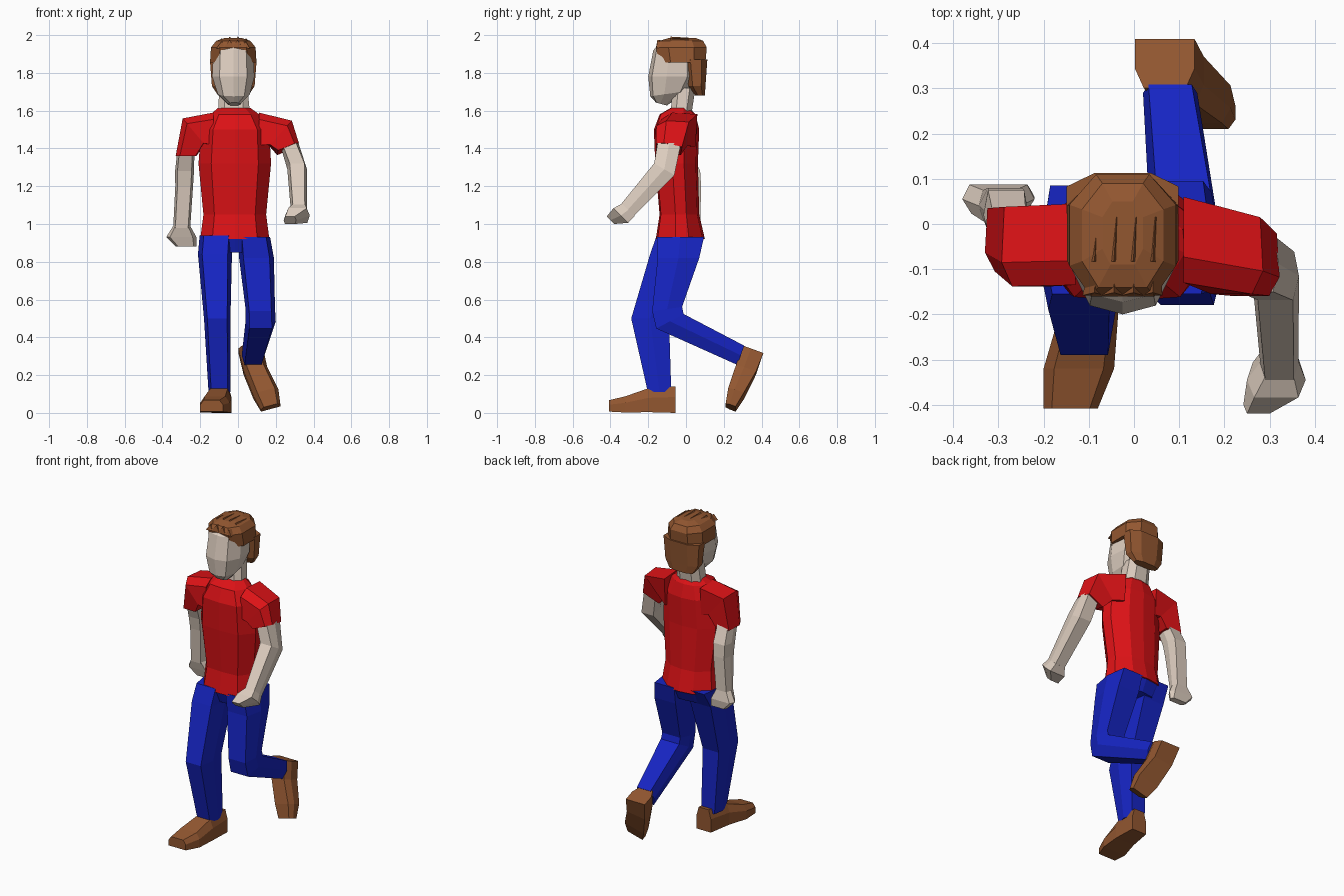
import bpy, bmesh
from math import radians, sin, cos
from mathutils import Vector


def mat(name, col):
    m = bpy.data.materials.new(name)
    m.diffuse_color = (*col, 1)
    return m


SKIN = mat("skin", (0.72, 0.61, 0.52))
RED = mat("red_cloth", (0.72, 0.006, 0.008))
BLUE = mat("blue_cloth", (0.008, 0.018, 0.55))
BROWN = mat("brown", (0.29, 0.095, 0.03))

# Cross-section outlines, scaled by each ring's half width and half depth
TORSO = [(0, -1), (.65, -.93), (1, -.2), (.95, .35), (.5, .9), (0, 1),
         (-.5, .9), (-.95, .35), (-1, -.2), (-.65, -.93)]
HEAD = [(0, -1), (.65, -.85), (1, -.25), (.9, .6), (.4, 1),
        (-.4, 1), (-.9, .6), (-1, -.25), (-.65, -.85)]
OCT = [(.6, -1), (1, -.5), (1, .5), (.5, 1), (-.5, 1), (-1, .5), (-1, -.5), (-.6, -1)]
LIMB = [(-.75, -1), (.75, -1), (1, 0), (.8, 1), (-.8, 1), (-1, 0)]
SLEEVE = [(-1, -.4), (-.6, -1), (.9, -1), (1, .9), (-.9, 1)]
SHOE = [(-1, -1), (1, -1), (1, .2), (.7, 1), (-.7, 1), (-1, .2)]
TRI = [(-1, -1), (1, -1), (.1, 1)]


def loft(name, material, shape, rings):
    """Skin rings of (x, y, z, half width, half depth, tilt about x, roll about y)."""
    bm = bmesh.new()
    loops = []
    for x, y, z, w, d, *ang in rings:
        tilt, roll = [radians(a) for a in (ang + [0, 0])[:2]]
        u = Vector((cos(roll), 0, sin(roll))) * w
        v = Vector((0, cos(tilt), sin(tilt))) * d
        loops.append([bm.verts.new(Vector((x, y, z)) + u * a + v * b) for a, b in shape])
    n = len(shape)
    for lo, hi in zip(loops, loops[1:]):
        for i in range(n):
            bm.faces.new((lo[i], lo[(i + 1) % n], hi[(i + 1) % n], hi[i]))
    bm.faces.new(loops[0])
    bm.faces.new(loops[-1])
    bmesh.ops.recalc_face_normals(bm, faces=bm.faces)
    me = bpy.data.meshes.new(name)
    bm.to_mesh(me)
    bm.free()
    me.materials.append(material)
    ob = bpy.data.objects.new(name, me)
    bpy.context.collection.objects.link(ob)
    return ob


# Shirt body and hips
loft("shirt", RED, TORSO, [
    (-.017, -.03, .92, .183, .13), (-.017, -.035, 1.05, .166, .105),
    (-.017, -.05, 1.32, .192, .113), (-.015, -.05, 1.5, .18, .12),
    (-.017, -.045, 1.58, .13, .095), (-.02, -.03, 1.615, .085, .05)])
loft("trouser_hips", BLUE, TORSO, [
    (-.017, -.035, .85, .15, .09), (-.017, -.03, .93, .18, .126)])

# Sleeves
loft("right_sleeve", RED, SLEEVE, [
    (-.13, -.045, 1.5, .09, .09, 0, -90), (-.235, -.05, 1.49, .09, .088, 0, -50),
    (-.275, -.035, 1.36, .055, .07, 0, 0)])
loft("left_sleeve", RED, SLEEVE, [
    (.11, -.035, 1.5, .09, .095, 0, -90), (.225, -.07, 1.48, .09, .085, 0, 228),
    (.265, -.09, 1.4, .062, .07, -10, 203)])

# Bare arms and hands
loft("right_arm", SKIN, LIMB, [
    (-.275, -.03, 1.4, .045, .05), (-.283, .02, 1.28, .05, .055),
    (-.285, .03, 1.2, .047, .05), (-.298, .04, .98, .045, .035)])
loft("right_hand", SKIN, LIMB, [
    (-.298, .04, .99, .045, .035), (-.3, .055, .93, .08, .032),
    (-.275, .06, .88, .055, .02)])
loft("left_arm", SKIN, LIMB, [
    (.27, -.088, 1.43, .05, .062), (.313, -.115, 1.29, .052, .062, -30),
    (.322, -.315, 1.068, .042, .046, -45)])
loft("left_hand", SKIN, LIMB, [
    (.322, -.305, 1.075, .042, .046, -45), (.315, -.345, 1.045, .065, .055, -45),
    (.275, -.4, 1.02, .033, .028, -45)])

# Trouser legs: planted right, bent left
loft("right_trouser_leg", BLUE, LIMB, [
    (-.115, -.035, .94, .088, .12), (-.122, -.08, .84, .09, .11),
    (-.11, -.19, .5, .07, .1), (-.098, -.14, .11, .058, .062)])
loft("left_trouser_leg", BLUE, LIMB, [
    (.085, -.03, .93, .085, .125), (.098, -.04, .82, .092, .11),
    (.118, -.1, .55, .078, .08, 8), (.12, -.085, .485, .08, .082, 28),
    (.08, .29, .305, .06, .054, 70)])

# Shoes
loft("right_shoe", BROWN, SHOE, [
    (-.085, -.055, .07, .05, .07, 90), (-.1, -.2, .067, .065, .063, 90),
    (-.122, -.32, .045, .078, .043, 90), (-.14, -.408, .037, .06, .03, 90)])
loft("left_shoe", BROWN, SHOE, [
    (.068, .355, .337, .066, .058, 160), (.092, .318, .23, .063, .056, 160, 8),
    (.148, .265, .105, .068, .044, 160, 15), (.173, .236, .03, .053, .028, 160, 15)])

# Neck and head
loft("neck", SKIN, OCT, [(-.02, -.028, 1.57, .085, .055), (-.025, -.01, 1.72, .075, .06)])
loft("head", SKIN, HEAD, [
    (-.02, -.13, 1.635, .035, .03, -15), (-.022, -.09, 1.69, .085, .1, 8),
    (-.025, -.07, 1.78, .112, .13), (-.025, -.06, 1.92, .105, .113),
    (-.025, -.05, 1.955, .085, .09)])

# Hair: crown, back of the head and rows of tufts
loft("hair_crown", BROWN, OCT, [
    (-.025, -.02, 1.855, .123, .123), (-.025, -.025, 1.935, .118, .135),
    (-.025, -.025, 1.97, .09, .115), (-.025, -.02, 1.985, .045, .07)])
loft("hair_back", BROWN, OCT, [
    (-.025, .075, 1.68, .08, .025), (-.025, .058, 1.73, .113, .045),
    (-.025, .053, 1.87, .124, .06)])
for row, (y, z) in enumerate([(-.155, 1.96), (-.085, 1.978)]):
    for i in range(4):
        x = -.09 + .043 * i
        drop = .008 * abs(i - 1.5)
        loft(f"hair_tuft_{row}_{i}", BROWN, TRI, [
            (x, y, z - drop, .024, .018, 80), (x + .008, y + .1, z + .006 - drop, .008, .006, 90)])
